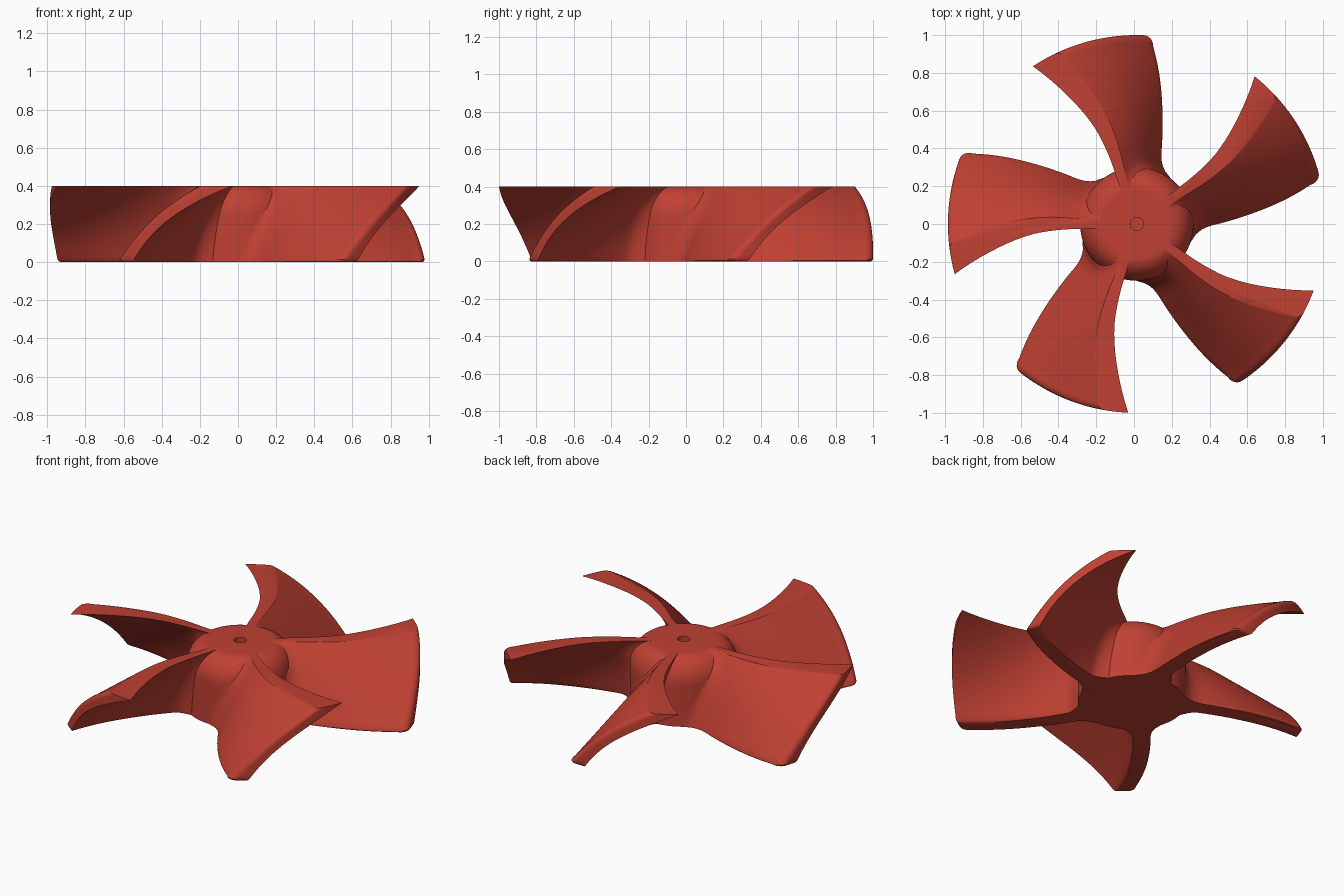
import bpy, bmesh, math

if "Cube" in bpy.data.objects:
    bpy.data.objects.remove(bpy.data.objects["Cube"])

CX, HEIGHT, BLADES, TIP_ANGLE = 0.015, 0.4, 5, -92.6

red = bpy.data.materials.new("brick red")
red.diffuse_color = (0.53, 0.052, 0.033, 1)
red.use_nodes = True
red.node_tree.nodes["Principled BSDF"].inputs["Base Color"].default_value = red.diffuse_color


def curve(pts, x):
    """Smooth curve through a few (x, y) points."""
    x = min(max(x, pts[0][0]), pts[-1][0])
    n = len(pts)

    def slope(i):
        a, b = pts[max(i - 1, 0)], pts[min(i + 1, n - 1)]
        return (b[1] - a[1]) / (b[0] - a[0])
    i = next(k for k in range(n - 1) if x <= pts[k + 1][0])
    (x0, y0), (x1, y1) = pts[i], pts[i + 1]
    h = x1 - x0
    t = (x - x0) / h
    return (y0 * (1 + 2 * t) * (1 - t) ** 2 + y1 * t * t * (3 - 2 * t)
            + h * slope(i) * t * (1 - t) ** 2 + h * slope(i + 1) * t * t * (t - 1))


# Sweep in degrees by radius: sharp top edge, foot of the blade, foot with root fillet
TOP = [(0.18, 8), (0.23, 9.3), (0.36, 11), (0.51, 10.4), (0.61, 8.7), (0.81, 4.2), (1, 0)]
FOOT = [(0.3, 56), (0.365, 54), (0.454, 51), (0.613, 46.7), (0.838, 41.7), (1, 38)]
FILLET = [(0.3, 70), (0.32, 61), (0.365, 54.7), (0.454, 51), (0.613, 46.7), (0.838, 41.7), (1, 38)]


def hub_radius(z):
    k = max(0, (z - 0.25) / 0.15)
    return 0.3 - 0.12 * (1 - math.sqrt(max(0, 1 - k * k)))


def under(r, rr, z):
    u = z / HEIGHT
    g = curve(TOP, r)
    foot = curve(FOOT, rr) - 6 / rr - 9 * max(0, (0.38 - rr) / 0.08) ** 2
    return g + (foot - g) * (1 - 0.5 * u - 0.5 * u ** 2.6)


def upper(r, rr, z):
    u = z / HEIGHT
    g = curve(TOP, r)
    return g + (curve(FILLET, rr) - g) * (1 - 0.55 * u - 0.21 * u ** 3)


def blade_outline(z, inset):
    """(radius, sweep) points for one blade and the hub wall after it."""
    rh, n = hub_radius(z), 22
    pts = []
    steps = [(i / n) ** 1.5 for i in range(n + 1)]
    # underside, root to tip
    for t in steps:
        r, rr = rh + (1 - rh) * t, 0.3 + 0.7 * t
        pts.append((r - inset * t, under(r, rr, z) + math.degrees(inset) / r * t))
    # tip end with a rounded corner
    lo, hi = pts[-1][1], upper(0.95, 0.95, z) - math.degrees(inset)
    c = min(3, 0.6 * (hi - lo))
    for k in range(1, 5):
        pts.append((1 - inset, lo + (hi - c - lo) * k / 4))
    for k in range(1, 6):
        a = math.pi / 2 * k / 6
        pts.append((0.95 + 0.05 * math.cos(a) - inset, hi - c + c * math.sin(a)))
    # upper side, tip to root
    for t in reversed(steps):
        r, rr = rh + (0.95 - rh) * t, 0.3 + 0.65 * t
        pts.append((r - inset * t, upper(r, rr, z) - math.degrees(inset) / r * t))
    # hub wall up to the next blade
    a, b = pts[-1][1], 72 + pts[0][1]
    pts += [(rh, a + (b - a) * k / 10) for k in range(1, 10)]
    return pts


# Impeller: stacked outlines joined from bottom to top
levels = [(0, 0.012), (0.004, 0.005), (0.013, 0)]
levels += [(0.013 + 0.387 * math.sin(math.pi / 2 * k / 26), 0) for k in range(1, 27)]
bm = bmesh.new()
rings = []
for z, inset in levels:
    z = min(z, HEIGHT)
    outline = blade_outline(z, inset)
    ring = []
    for b in range(BLADES):
        for r, sweep in outline:
            a = math.radians(TIP_ANGLE - sweep - 72 * b)
            ring.append(bm.verts.new((CX + r * math.cos(a), r * math.sin(a), z)))
    rings.append(ring)
for p, q in zip(rings, rings[1:]):
    for i in range(len(p)):
        j = (i + 1) % len(p)
        bm.faces.new((p[i], p[j], q[j], q[i]))
bm.faces.new(rings[0])
bm.faces.new(rings[-1])
bmesh.ops.recalc_face_normals(bm, faces=bm.faces)
mesh = bpy.data.meshes.new("impeller")
bm.to_mesh(mesh)
bm.free()
impeller = bpy.data.objects.new("impeller", mesh)
bpy.context.collection.objects.link(impeller)
mesh.materials.append(red)

# Shaft hole in the top of the hub
bpy.ops.mesh.primitive_cylinder_add(vertices=32, radius=0.035, depth=0.2, location=(CX, 0, HEIGHT))
cutter = bpy.context.object
cutter.name = "shaft_hole_cutter"
cutter.data.materials.append(red)
cut = impeller.modifiers.new("shaft_hole", "BOOLEAN")
cut.operation, cut.solver, cut.object = "DIFFERENCE", "EXACT", cutter
bpy.ops.object.select_all(action="DESELECT")
impeller.select_set(True)
bpy.context.view_layer.objects.active = impeller
bpy.ops.object.modifier_apply(modifier=cut.name)
bpy.data.objects.remove(cutter)
bpy.ops.object.shade_smooth_by_angle(angle=math.radians(32))
